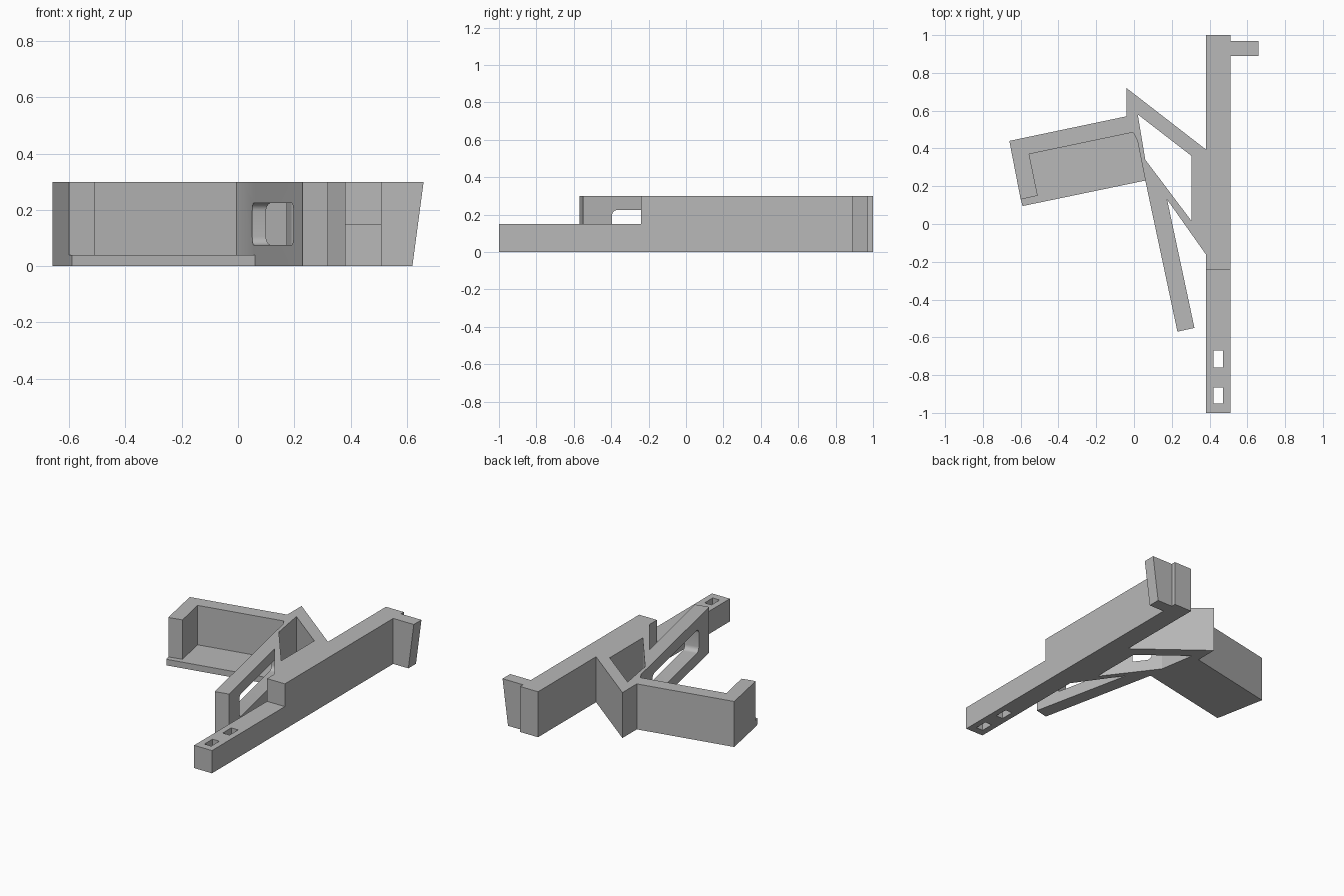
import bpy, bmesh, math
from mathutils import Matrix, Vector

if "Cube" in bpy.data.objects:
    bpy.data.objects.remove(bpy.data.objects["Cube"], do_unlink=True)

GREY = (0.48, 0.48, 0.48, 1)
grey = bpy.data.materials.new("plain grey")
grey.use_nodes = True
grey.diffuse_color = GREY
grey.node_tree.nodes["Principled BSDF"].inputs["Base Color"].default_value = GREY


def finish(name, bm):
    bmesh.ops.recalc_face_normals(bm, faces=bm.faces)
    mesh = bpy.data.meshes.new(name)
    bm.to_mesh(mesh)
    bm.free()
    mesh.materials.append(grey)
    ob = bpy.data.objects.new(name, mesh)
    bpy.context.collection.objects.link(ob)
    return ob


def extrude(name, points, offset):
    """Extrude a closed outline of 3D points along an offset."""
    bm = bmesh.new()
    face = bm.faces.new([bm.verts.new(p) for p in points])
    new = bmesh.ops.extrude_face_region(bm, geom=[face], use_keep_orig=True)["geom"]
    bmesh.ops.translate(bm, vec=offset,
                        verts=[v for v in new if isinstance(v, bmesh.types.BMVert)])
    return finish(name, bm)


def slab(name, outline, bottom, top):
    return extrude(name, [(x, y, bottom) for x, y in outline], (0, 0, top - bottom))


def cut(target, cutter):
    mod = target.modifiers.new("cut", "BOOLEAN")
    mod.operation = "DIFFERENCE"
    mod.solver = "EXACT"
    mod.object = cutter
    bpy.context.view_layer.update()
    graph = bpy.context.evaluated_depsgraph_get()
    mesh = bpy.data.meshes.new_from_object(target.evaluated_get(graph))
    target.modifiers.clear()
    target.data = mesh
    bpy.data.objects.remove(cutter, do_unlink=True)


H = 0.3

# Long rail with a low front end and two slots
side = [(-1, 0), (1, 0), (1, H), (-0.24, H), (-0.24, H / 2), (-1, H / 2)]
rail = extrude("rail", [(0.38, y, z) for y, z in side], (0.13, 0, 0))
for y0, y1 in [(-0.95, -0.865), (-0.76, -0.67)]:
    cut(rail, slab("slot_cutter", [(0.42, y0), (0.47, y0), (0.47, y1), (0.42, y1)], -0.1, 0.4))

# Tapered hook at the back of the rail
hook = [(0.51, 0), (0.62, 0), (0.66, H), (0.51, H)]
extrude("hook", [(x, 0.89, z) for x, z in hook], (0, 0.08, 0))

# Frame: struts and slanted arm in one outline
frame = slab("frame", [(-0.04, 0.72), (0.38, 0.395), (0.38, -0.16), (0.175, 0.13),
                       (0.32, -0.55), (0.23, -0.57), (0.06, 0.23), (0.018, 0.44),
                       (-0.005, 0.485), (-0.04, 0.57)], 0, H)
cut(frame, slab("opening_cutter", [(0.02, 0.58), (0.305, 0.36), (0.305, 0.015), (0.06, 0.34)],
                -0.1, 0.4))

# Rounded window through the arm
start, end = Vector((0.05, 0.277, 0.15)), Vector((0.197, -0.415, 0.15))
along = end - start
bm = bmesh.new()
bmesh.ops.create_cube(bm, size=1)
bmesh.ops.scale(bm, vec=(0.15, along.length, 0.15), verts=bm.verts)
across = [e for e in bm.edges if abs(e.verts[0].co.x - e.verts[1].co.x) > 0.1]
bmesh.ops.bevel(bm, geom=across, offset=0.03, segments=6, profile=0.5, affect="EDGES")
bmesh.ops.translate(bm, vec=(0.027, 0, 0), verts=bm.verts)
turn = math.atan2(along.x, -along.y)
bmesh.ops.transform(bm, verts=bm.verts,
                    matrix=Matrix.Translation((start + end) / 2) @ Matrix.Rotation(turn, 4, "Z"))
cut(frame, finish("window_cutter", bm))

# Tray: L-shaped wall and thin floor
inner = [(-0.005, 0.485), (-0.555, 0.37), (-0.51, 0.15), (-0.6, 0.13)]
slab("tray_wall", [(-0.66, 0.44), (-0.04, 0.57)] + inner, 0, H)
slab("tray_floor", [(-0.59, 0.095), (0.06, 0.23), (0.018, 0.44)] + inner, 0, 0.04)

# Smooth only the rounded window corners
bpy.ops.object.select_all(action="DESELECT")
frame.select_set(True)
bpy.context.view_layer.objects.active = frame
bpy.ops.object.shade_smooth_by_angle(angle=math.radians(20))
